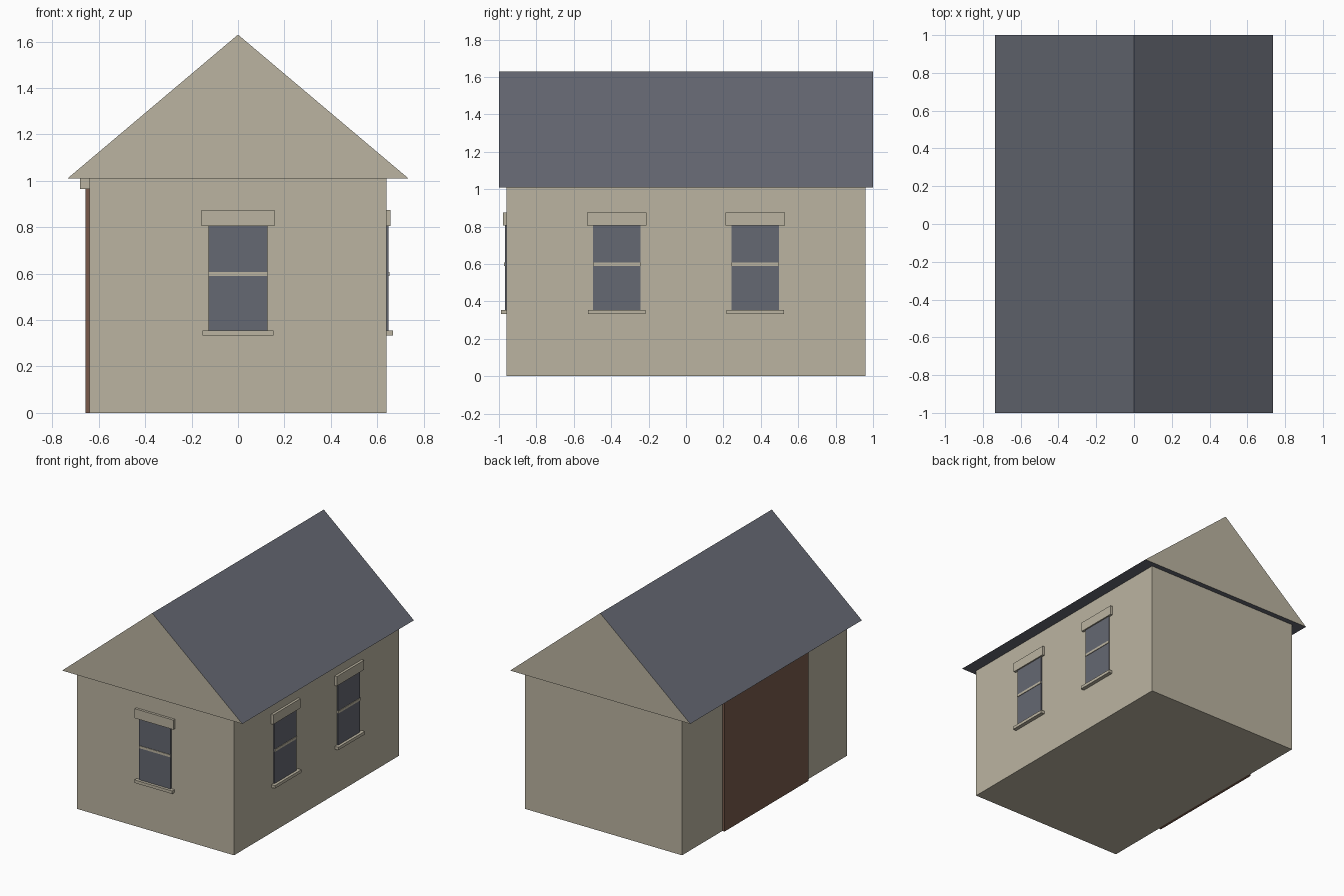
import bpy
import bmesh
from math import pi
from mathutils import Matrix, Vector

default = bpy.data.objects.get("Cube")
if default:
    bpy.data.objects.remove(default, do_unlink=True)


def linear(c):
    c /= 255
    return c / 12.92 if c <= 0.04045 else ((c + 0.055) / 1.055) ** 2.4


def material(name, *rgb):
    mat = bpy.data.materials.new(name)
    mat.use_nodes = True
    color = [linear(c) for c in rgb] + [1]
    mat.diffuse_color = color
    mat.node_tree.nodes["Principled BSDF"].inputs["Base Color"].default_value = color
    return mat


STONE = material("warm_stone", 187, 180, 161)
SLATE = material("blue_grey_slate", 101, 104, 114)
WOOD = material("brown_wood", 120, 90, 75)


def finish(name, bm, *mats):
    bmesh.ops.recalc_face_normals(bm, faces=bm.faces)
    mesh = bpy.data.meshes.new(name)
    bm.to_mesh(mesh)
    bm.free()
    for mat in mats:
        mesh.materials.append(mat)
    obj = bpy.data.objects.new(name, mesh)
    bpy.context.collection.objects.link(obj)
    return obj


def box(name, low, high, mat, place=Matrix()):
    low, high = Vector(low), Vector(high)
    bm = bmesh.new()
    shape = Matrix.Translation((low + high) / 2) @ Matrix.Diagonal((*(high - low), 1))
    bmesh.ops.create_cube(bm, size=1, matrix=place @ shape)
    return finish(name, bm, mat)


WALL_X, WALL_Y, EAVE_Z = 0.64, 0.96, 1.01

# Walls
box("walls", (-WALL_X, -WALL_Y, 0), (WALL_X, WALL_Y, EAVE_Z), STONE)

# Gable roof: slate slopes and soffit, stone gable ends
bm = bmesh.new()
gable = bm.faces.new([bm.verts.new(p) for p in
                      ((-0.735, -1, EAVE_Z), (0.735, -1, EAVE_Z), (0, -1, 1.63))])
ext = bmesh.ops.extrude_face_region(bm, geom=[gable], use_keep_orig=True)
bmesh.ops.translate(bm, vec=(0, 2, 0),
                    verts=[g for g in ext["geom"] if isinstance(g, bmesh.types.BMVert)])
bm.normal_update()
for face in bm.faces:
    face.material_index = 1 if abs(face.normal.y) > 0.9 else 0
finish("roof", bm, SLATE, STONE)


# Sash windows: local origin on the wall surface, facing local -y
def window(name, place):
    parts = (("glass", 0.128, 0.355, 0.805, 0.008, SLATE),
             ("meeting_rail", 0.128, 0.59, 0.608, 0.012, STONE),
             ("lintel", 0.158, 0.805, 0.875, 0.018, STONE),
             ("sill", 0.154, 0.333, 0.355, 0.028, STONE))
    for part, half, bottom, top, depth, mat in parts:
        box(f"{name}_{part}", (-half, -depth, bottom), (half, 0.005, top), mat, place)


window("front_window", Matrix.Translation((0, -WALL_Y, 0)))
for side, y in (("front", -0.37), ("rear", 0.37)):
    window(f"left_{side}_window",
           Matrix.Translation((WALL_X, y, 0)) @ Matrix.Rotation(pi / 2, 4, "Z"))

# Wide door and its lintel on the right wall
box("door", (-0.657, -0.49, 0), (-WALL_X + 0.005, 0.49, 0.965), WOOD)
box("door_lintel", (-0.68, -0.53, 0.965), (-WALL_X + 0.005, 0.53, EAVE_Z), STONE)
